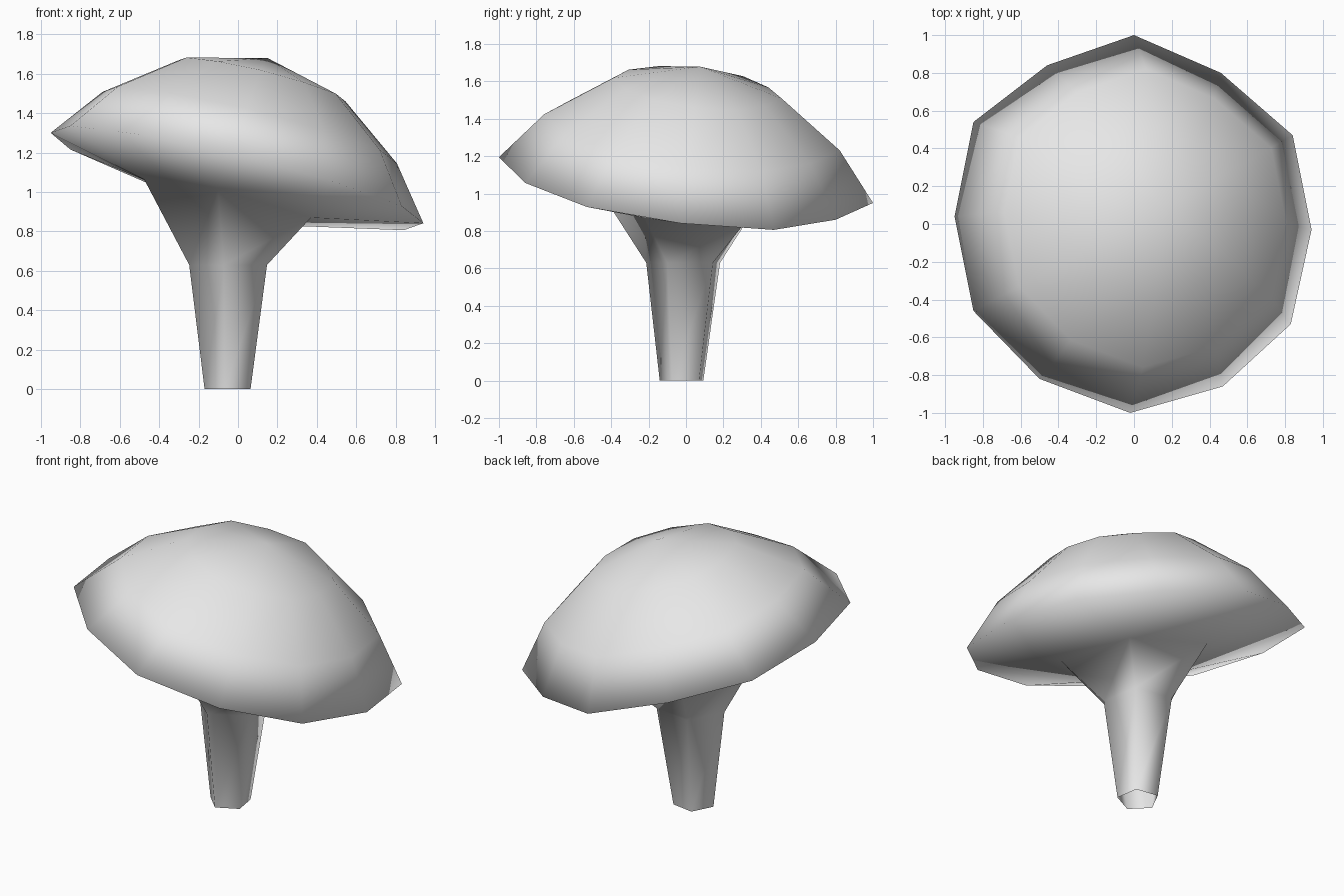
import bpy, bmesh
from math import cos, sin, radians

if "Cube" in bpy.data.objects:
    bpy.data.objects.remove(bpy.data.objects["Cube"])

# Plain grey surface
grey = bpy.data.materials.new("plain_grey")
grey.use_nodes = True
colour = (0.8, 0.8, 0.8, 1)
grey.diffuse_color = colour
grey.node_tree.nodes["Principled BSDF"].inputs["Base Color"].default_value = colour

bm = bmesh.new()
SLOPE_X, SLOPE_Y = 0.247, 0.12


def tilted(x, y, height):
    """Place a point at a height above the leaning plane of the cap rim."""
    x += SLOPE_X * 0.93 * height
    y += SLOPE_Y * 0.97 * height
    return x, y, 1.07 - SLOPE_X * x - SLOPE_Y * y + height


def loop(points):
    verts = [bm.verts.new(p) for p in points]
    edges = [bm.edges.new((a, b)) for a, b in zip(verts, verts[1:] + verts[:1])]
    return verts, edges


def pentagon(radius):
    return [(radius * cos(radians(a)), radius * sin(radians(a)))
            for a in range(45, 405, 72)]


def skin(lower, upper):
    """Join two loops, whose corner counts may differ, with a band of faces."""
    bmesh.ops.bridge_loops(bm, edges=lower[1] + upper[1])


# Stem: open foot, neck, and the flare under the cap
foot = loop([(x - 0.047, y - 0.018, 0) for x, y in pentagon(0.124)])
neck = loop([(x - 0.04, y - 0.005, 0.63) for x, y in pentagon(0.21)])
flare = loop([tilted(x, y, -0.135) for x, y in pentagon(0.45)])

# Cap: uneven twelve-sided rim, two dome rings and the crown
outline = [(0.94, -0.03), (0.84, 0.47), (0.46, 0.80), (0, 1),
           (-0.46, 0.84), (-0.85, 0.54), (-0.95, 0.04), (-0.85, -0.46),
           (-0.50, -0.82), (-0.02, -1), (0.47, -0.86), (0.83, -0.53)]
cap = [loop([tilted(x * s, y * s, h) for x, y in outline])
       for s, h in ((1, 0), (0.79, 0.275), (0.45, 0.53))]
crown = bm.verts.new(tilted(0, 0, 0.655))

rings = [foot, neck, flare] + cap
for lower, upper in zip(rings, rings[1:]):
    skin(lower, upper)
top = cap[-1][0]
for a, b in zip(top, top[1:] + top[:1]):
    bm.faces.new((a, b, crown))

bmesh.ops.recalc_face_normals(bm, faces=bm.faces)
for face in bm.faces:
    face.smooth = True

mesh = bpy.data.meshes.new("mushroom")
bm.to_mesh(mesh)
bm.free()
mesh.materials.append(grey)
mushroom = bpy.data.objects.new("mushroom", mesh)
bpy.context.collection.objects.link(mushroom)
